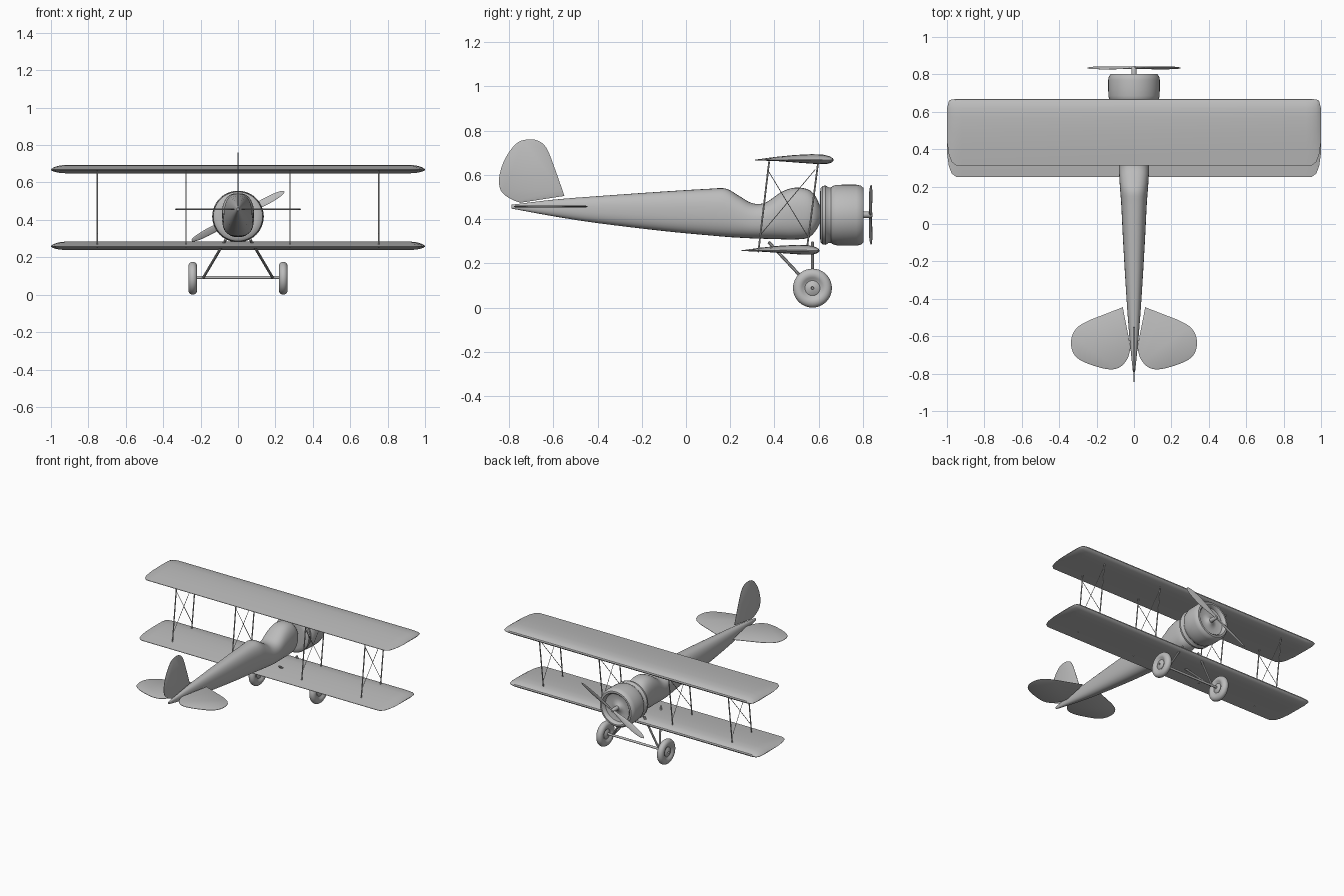
import bpy
import bmesh
from math import sin, cos, pi, radians
from mathutils import Vector

if "Cube" in bpy.data.objects:
    bpy.data.objects.remove(bpy.data.objects["Cube"])

grey = bpy.data.materials.new("plain grey")
grey.use_nodes = True
grey.diffuse_color = (0.5, 0.5, 0.5, 1)
grey.node_tree.nodes["Principled BSDF"].inputs["Base Color"].default_value = (0.5, 0.5, 0.5, 1)
parts = []


def loft(name, rings, cap=True):
    """Skin a list of closed rings that all have the same point count."""
    bm = bmesh.new()
    loops = [[bm.verts.new(p) for p in ring] for ring in rings]
    n = len(loops[0])
    for a, b in zip(loops, loops[1:]):
        for i in range(n):
            j = (i + 1) % n
            bm.faces.new((a[i], a[j], b[j], b[i]))
    if cap:
        bm.faces.new(loops[0])
        bm.faces.new(loops[-1])
    bmesh.ops.recalc_face_normals(bm, faces=bm.faces)
    mesh = bpy.data.meshes.new(name)
    bm.to_mesh(mesh)
    bm.free()
    mesh.materials.append(grey)
    obj = bpy.data.objects.new(name, mesh)
    bpy.context.collection.objects.link(obj)
    parts.append(obj)
    return obj


def lathe(name, profile, centre, axis, n=40):
    """Turn (radius, offset) points around the given axis."""
    w = Vector(axis).normalized()
    u = w.orthogonal().normalized()
    v = w.cross(u)
    c = Vector(centre)
    return loft(name, [[c + w * d + (u * cos(2 * pi * i / n) + v * sin(2 * pi * i / n)) * r
                        for i in range(n)] for r, d in profile])


def rod(name, p, q, r, n=10):
    d = Vector(q) - Vector(p)
    return lathe(name, [(r, 0), (r, d.length)], p, d, n)


def smooth_path(pts, steps):
    """Catmull-Rom curve through tuples."""
    pts = [Vector(p) for p in pts]
    out = []
    for k in range(len(pts) - 1):
        a, b, c, d = pts[max(k - 1, 0)], pts[k], pts[k + 1], pts[min(k + 2, len(pts) - 1)]
        for s in range(steps):
            t = s / steps
            out.append(b + (c - a) * (t / 2) + (a * 2 - b * 5 + c * 4 - d) * (t * t / 2)
                       + (b * 3 - a - c * 3 + d) * (t ** 3 / 2))
    return out + [pts[-1]]


# Fuselage: (y, bottom, top, half width)
stations = [(-0.79, 0.448, 0.465, 0.006), (-0.6, 0.413, 0.488, 0.025), (-0.4, 0.382, 0.504, 0.04),
            (-0.1, 0.346, 0.525, 0.058), (0.1, 0.327, 0.537, 0.068), (0.18, 0.32, 0.538, 0.074),
            (0.24, 0.316, 0.505, 0.078), (0.3, 0.313, 0.472, 0.081), (0.36, 0.311, 0.475, 0.083),
            (0.43, 0.309, 0.522, 0.085), (0.49, 0.308, 0.542, 0.086), (0.55, 0.315, 0.535, 0.083),
            (0.585, 0.345, 0.505, 0.07), (0.61, 0.39, 0.45, 0.04)]


def body_ring(y, low, high, half, n=36):
    ring = []
    for i in range(n):
        c, s = cos(2 * pi * i / n), sin(2 * pi * i / n)
        x = half * abs(c) ** 0.8 * (1 if c > 0 else -1)
        z = (low + high) / 2 + (high - low) / 2 * abs(s) ** 0.85 * (1 if s > 0 else -1)
        ring.append((x, y, z))
    return ring


loft("fuselage", [body_ring(*s) for s in smooth_path(stations, 4)])

# Engine cowling with groove and recessed front
lathe("cowling", [(0.02, 0.606), (0.1, 0.606), (0.122, 0.609), (0.132, 0.618), (0.134, 0.632),
                  (0.126, 0.645), (0.125, 0.655), (0.133, 0.667), (0.137, 0.685), (0.138, 0.72),
                  (0.138, 0.77), (0.134, 0.79), (0.124, 0.802), (0.112, 0.803), (0.104, 0.795),
                  (0.1, 0.775), (0.06, 0.765), (0.03, 0.772), (0.015, 0.785)],
      (0, 0, 0.418), (0, 1, 0), 48)
lathe("propeller_shaft", [(0.014, 0.77), (0.014, 0.835), (0.009, 0.844)], (0, 0, 0.42), (0, 1, 0), 20)

# Propeller blades: (radius, chord, thickness)
blade = [(0, 0.018, 0.012), (0.04, 0.022, 0.01), (0.1, 0.036, 0.008), (0.17, 0.042, 0.006),
         (0.23, 0.036, 0.005), (0.265, 0.024, 0.004), (0.28, 0.008, 0.002)]
for side, angle in (("left", radians(28)), ("right", radians(208))):
    out = Vector((cos(angle), 0, sin(angle)))
    across = Vector((-sin(angle), 0, cos(angle)))
    fore = Vector((0, 1, 0))
    pitch = radians(22)
    chord_dir = across * cos(pitch) + fore * sin(pitch)
    thick_dir = fore * cos(pitch) - across * sin(pitch)
    loft("propeller_blade_" + side,
         [[Vector((0, 0.835, 0.42)) + out * r + chord_dir * (c / 2 * cos(pi * i / 6))
           + thick_dir * (t / 2 * sin(pi * i / 6)) for i in range(12)]
          for r, c, t in smooth_path(blade, 3)])

# Wings: aerofoil as (fraction from trailing edge, height)
aerofoil = [(0, 0.001), (0.25, 0.013), (0.5, 0.022), (0.72, 0.026), (0.86, 0.024), (0.95, 0.016),
            (0.99, 0.007), (1, -0.002), (0.98, -0.011), (0.92, -0.018), (0.8, -0.019),
            (0.6, -0.014), (0.3, -0.006), (0, -0.002)]
# Tip sections: (x, leading inset, trailing inset, thickness)
tip = [(0.92, 0, 0, 1), (0.95, 0, 0.001, 0.9), (0.975, 0.002, 0.02, 0.65),
       (0.99, 0.01, 0.06, 0.38), (1, 0.05, 0.13, 0.1)]
span = [(-x, a, b, t) for x, a, b, t in reversed(tip)] + tip
for name, trail, lead, height in (("upper_wing", 0.312, 0.668, 0.668), ("lower_wing", 0.25, 0.604, 0.258)):
    loft(name, [[(x, trail + b + (lead - a - trail - b) * f, height + h * t) for f, h in aerofoil]
                for x, a, b, t in span])


def plate(name, outline, thickness, place):
    """Thin surface with softened edge; place maps (a, b, offset) to a point."""
    pts = smooth_path(outline, 4)
    mid = sum(pts, Vector((0, 0))) / len(pts)
    rings = []
    for scale, off in ((0.95, -0.5), (1, -0.15), (1, 0.15), (0.95, 0.5)):
        rings.append([place(*(mid + (p - mid) * scale), off * thickness) for p in pts])
    loft(name, rings)


# Tail surfaces
plate("tail_fin", [(-0.55, 0.505), (-0.59, 0.62), (-0.63, 0.72), (-0.67, 0.755), (-0.72, 0.76),
                   (-0.77, 0.74), (-0.82, 0.67), (-0.845, 0.59), (-0.838, 0.53), (-0.8, 0.495),
                   (-0.75, 0.474)], 0.008, lambda a, b, o: (o, a, b))
for side, s in (("left", 1), ("right", -1)):
    plate("tailplane_" + side,
          [(0.06, -0.445), (0.15, -0.48), (0.25, -0.52), (0.31, -0.56), (0.336, -0.62),
           (0.325, -0.69), (0.27, -0.737), (0.15, -0.775), (0.08, -0.768), (0.035, -0.72),
           (0.018, -0.66)], 0.009, lambda a, b, o: (s * a, b, 0.457 + o))

# Wing struts and crossed bracing wires
for side, s in (("left", 1), ("right", -1)):
    for place, x in (("inner", 0.278), ("outer", 0.753)):
        x *= s
        tag = place + "_" + side
        rod("rear_strut_" + tag, (x, 0.327, 0.25), (x, 0.376, 0.66), 0.004)
        rod("front_strut_" + tag, (x, 0.545, 0.25), (x, 0.598, 0.66), 0.004)
        rod("wire_up_" + tag, (x, 0.333, 0.325), (x, 0.585, 0.625), 0.0018, 6)
        rod("wire_down_" + tag, (x, 0.368, 0.625), (x, 0.555, 0.315), 0.0018, 6)

# Landing gear
rod("axle", (-0.235, 0.572, 0.092), (0.235, 0.572, 0.092), 0.008, 16)
for side, s in (("left", 1), ("right", -1)):
    rod("gear_front_leg_" + side, (s * 0.065, 0.572, 0.295), (s * 0.185, 0.572, 0.092), 0.007)
    rod("gear_rear_leg_" + side, (s * 0.065, 0.375, 0.295), (s * 0.185, 0.565, 0.092), 0.007)
    tyre = [(0.062 + 0.026 * cos(t), 0.024 * sin(t))
            for t in [radians(-140 + 20 * k) for k in range(15)]]
    hub = [(0.034, 0.012), (0.028, 0.016), (0.007, 0.021), (0.005, 0.012)]
    lathe("wheel_" + side, [(r, -d) for r, d in reversed(hub)] + tyre + hub,
          (s * 0.242, 0.572, 0.088), (1, 0, 0), 40)

# Smooth shading with sharp edges kept
bpy.ops.object.select_all(action='DESELECT')
for obj in parts:
    obj.select_set(True)
bpy.context.view_layer.objects.active = parts[0]
bpy.ops.object.shade_smooth_by_angle(angle=radians(35))
